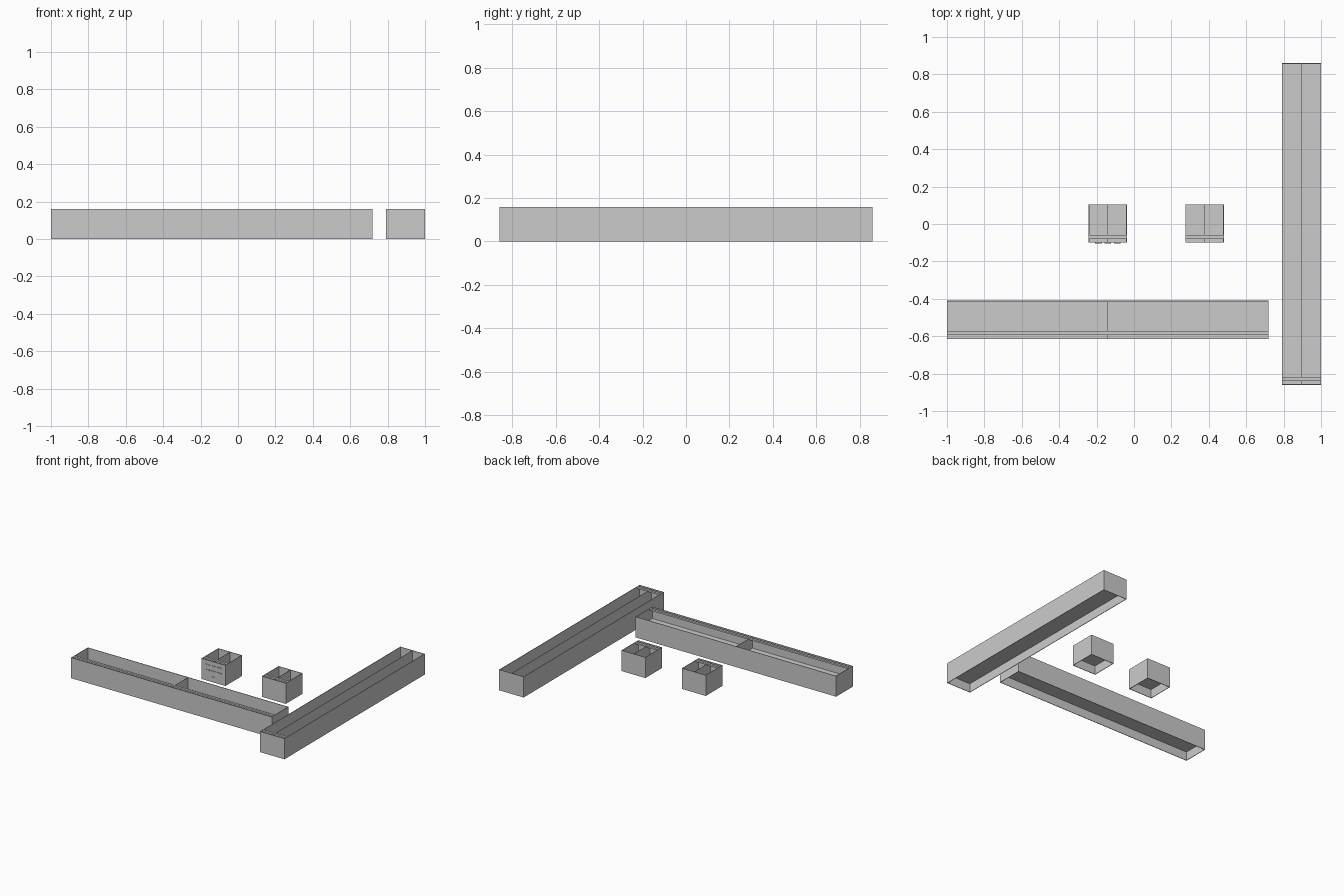
import bpy
import bmesh
from mathutils import Matrix, Vector

if "Cube" in bpy.data.objects:
    bpy.data.objects.remove(bpy.data.objects["Cube"])

H = 0.16       # tray height
T = 0.004      # sheet thickness
FLOOR = 0.07   # raised floor level


def block(bm, lo, hi):
    lo, hi = Vector(lo), Vector(hi)
    size = hi - lo
    m = Matrix.Translation((lo + hi) / 2) @ Matrix.Diagonal((*size, 1))
    bmesh.ops.create_cube(bm, size=1, matrix=m)


def part(name, blocks):
    bm = bmesh.new()
    for lo, hi in blocks:
        block(bm, lo, hi)
    me = bpy.data.meshes.new(name)
    bm.to_mesh(me)
    bm.free()
    ob = bpy.data.objects.new(name, me)
    bpy.context.collection.objects.link(ob)
    return ob


def tray(name, x0, x1, y0, y1):
    # four thin outer walls, open above and below
    part(name + "_walls", [
        ((x0, y0, 0), (x1, y0 + T, H)),
        ((x0, y1 - T, 0), (x1, y1, H)),
        ((x0, y0 + T, 0), (x0 + T, y1 - T, H)),
        ((x1 - T, y0 + T, 0), (x1, y1 - T, H)),
    ])
    # raised floor sheet
    part(name + "_floor", [((x0 + T, y0 + T, FLOOR - 0.002),
                            (x1 - T, y1 - T, FLOOR))])
    # centre divider running front to back
    xc = (x0 + x1) / 2
    part(name + "_divider", [((xc - 0.001, y0 + T, FLOOR),
                              (xc + 0.001, y1 - T, H - 0.001))])
    # slim cross rail behind the front
    part(name + "_rail", [((x0 + T, y0 + 0.023, H - 0.012),
                           (x1 - T, y0 + 0.041, H))])


tray("front_long_tray", -1.0, 0.72, -0.615, -0.41)
tray("side_long_tray", 0.79, 1.0, -0.86, 0.86)
tray("left_small_tray", -0.243, -0.038, -0.1, 0.105)
tray("right_small_tray", 0.275, 0.48, -0.1, 0.105)

# shallow raised strips on the front of the left small tray
strips = []
for z in (0.125, 0.085):
    for x in (-0.19, -0.14, -0.09):
        strips.append(((x - 0.018, -0.104, z - 0.003), (x + 0.018, -0.1, z + 0.003)))
strips.append(((-0.158, -0.104, 0.037), (-0.122, -0.1, 0.043)))
part("front_strips", strips)
